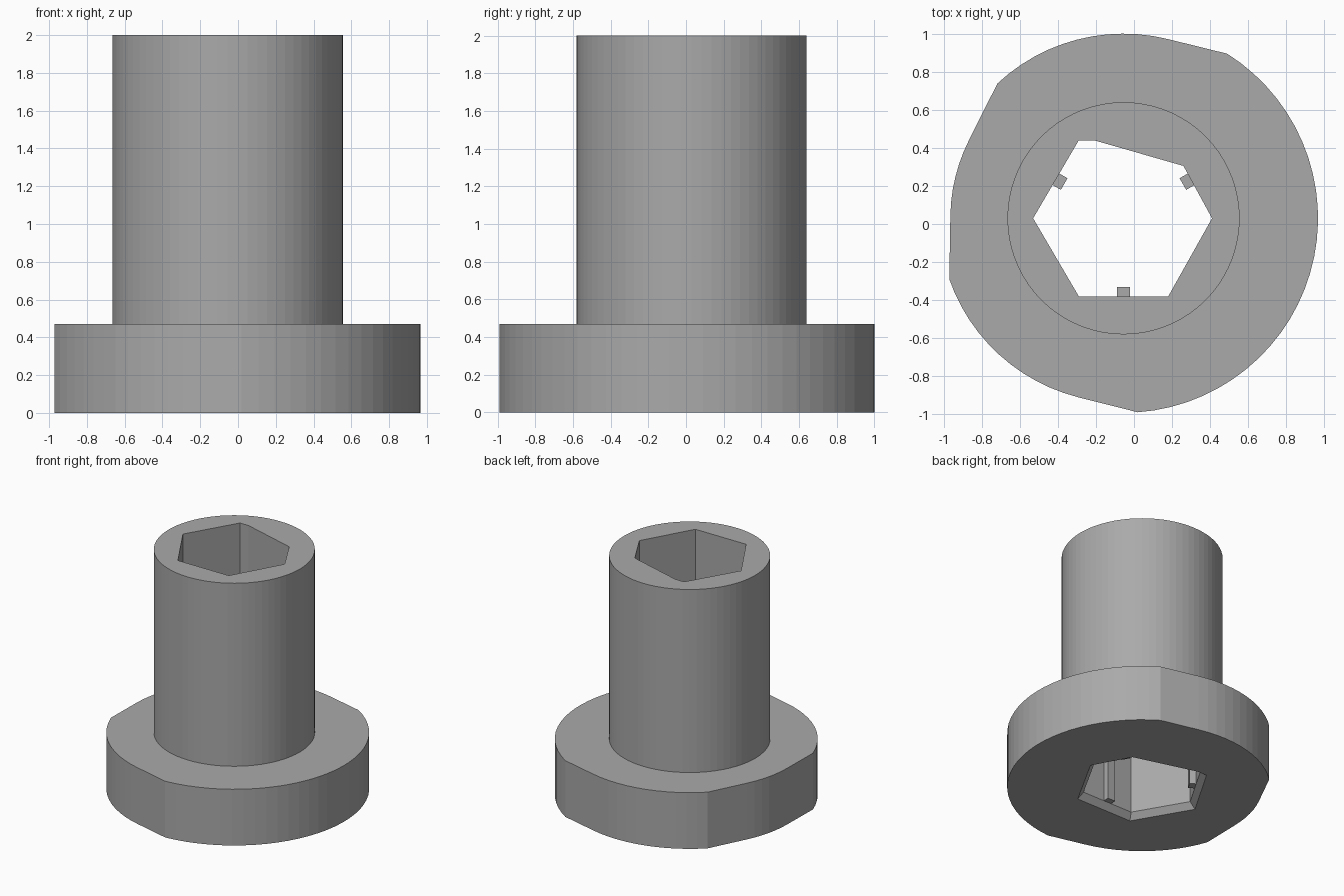
import bpy, bmesh
from math import radians, cos, sin, acos, degrees, ceil
from mathutils import Matrix

if "Cube" in bpy.data.objects:
    bpy.data.objects.remove(bpy.data.objects["Cube"], do_unlink=True)

CX, CY = -0.055, 0.03          # axis of the shaft
FLANGE_H, TOTAL_H = 0.47, 2.0

grey = bpy.data.materials.new("plain_grey")
grey.use_nodes = True
COLOUR = (0.4, 0.4, 0.4, 1)
grey.diffuse_color = COLOUR
grey.node_tree.nodes["Principled BSDF"].inputs["Base Color"].default_value = COLOUR


def loft(name, sections):
    """Closed solid through matching rings: [(points, z), ...]."""
    bm = bmesh.new()
    rings = [[bm.verts.new((x, y, z)) for x, y in pts] for pts, z in sections]
    n = len(rings[0])
    for low, high in zip(rings, rings[1:]):
        for i in range(n):
            j = (i + 1) % n
            bm.faces.new((low[i], low[j], high[j], high[i]))
    bm.faces.new(rings[0][::-1])
    bm.faces.new(rings[-1])
    bmesh.ops.recalc_face_normals(bm, faces=bm.faces)
    mesh = bpy.data.meshes.new(name)
    bm.to_mesh(mesh)
    bm.free()
    mesh.materials.append(grey)
    obj = bpy.data.objects.new(name, mesh)
    bpy.context.collection.objects.link(obj)
    return obj


def arc(radius, start, end, step=5):
    """Points on an arc about the shaft axis, angles in degrees."""
    n = max(1, ceil((end - start) / step))
    angles = [radians(start + (end - start) * i / n) for i in range(n + 1)]
    return [(CX + radius * cos(a), CY + radius * sin(a)) for a in angles]


def boolean(target, tool, operation):
    mod = target.modifiers.new(operation, 'BOOLEAN')
    mod.object, mod.operation, mod.solver = tool, operation, 'EXACT'
    bpy.context.view_layer.objects.active = target
    bpy.ops.object.modifier_apply(modifier=mod.name)
    bpy.data.objects.remove(tool, do_unlink=True)


# Flange: arcs stepping down in radius, joined by tangent flats
R_BIG, R_MID, R_SMALL = 1.022, 0.97, 0.91
flat_big = degrees(acos(R_MID / R_BIG))
flat_mid = degrees(acos(R_SMALL / R_MID))
outline = (arc(R_BIG, -85.8, 57.8)
           + arc(R_MID, 57.8 + flat_big, 133.1)
           + arc(R_SMALL, 133.1 + flat_mid, 199.3 - flat_mid)
           + arc(R_MID, 199.3, 274.2 - flat_big))
body = loft("flanged_sleeve", [(outline, 0), (outline, FLANGE_H)])

# Shaft
circle = arc(0.61, 0, 360)[:-1]
boolean(body, loft("shaft", [(circle, 0.2), (circle, TOTAL_H)]), 'UNION')

# Hexagonal bore with one clipped corner and a chamfered mouth
bore = [(0.465, 0), (0.315, 0.275), (-0.155, 0.41), (-0.235, 0.41),
        (-0.475, 0), (-0.235, -0.41), (0.235, -0.41)]


def bore_ring(scale):
    return [(CX + x * scale, CY + y * scale) for x, y in bore]


boolean(body, loft("bore", [(bore_ring(1.2), -0.05), (bore_ring(1), 0.05),
                            (bore_ring(1), TOTAL_H + 0.1)]), 'DIFFERENCE')
body.data.shade_flat()

# Three grip ribs on alternate bore walls
for i, name in enumerate(("front_rib", "left_rib", "right_rib")):
    strip = [(-0.035, -0.415), (0.035, -0.415), (0.035, -0.36), (-0.035, -0.36)]
    rib = loft(name, [(strip, 0.05), (strip, FLANGE_H)])
    rib.data.transform(Matrix.Translation((CX, CY, 0)) @ Matrix.Rotation(radians(120 * i), 4, 'Z'))
